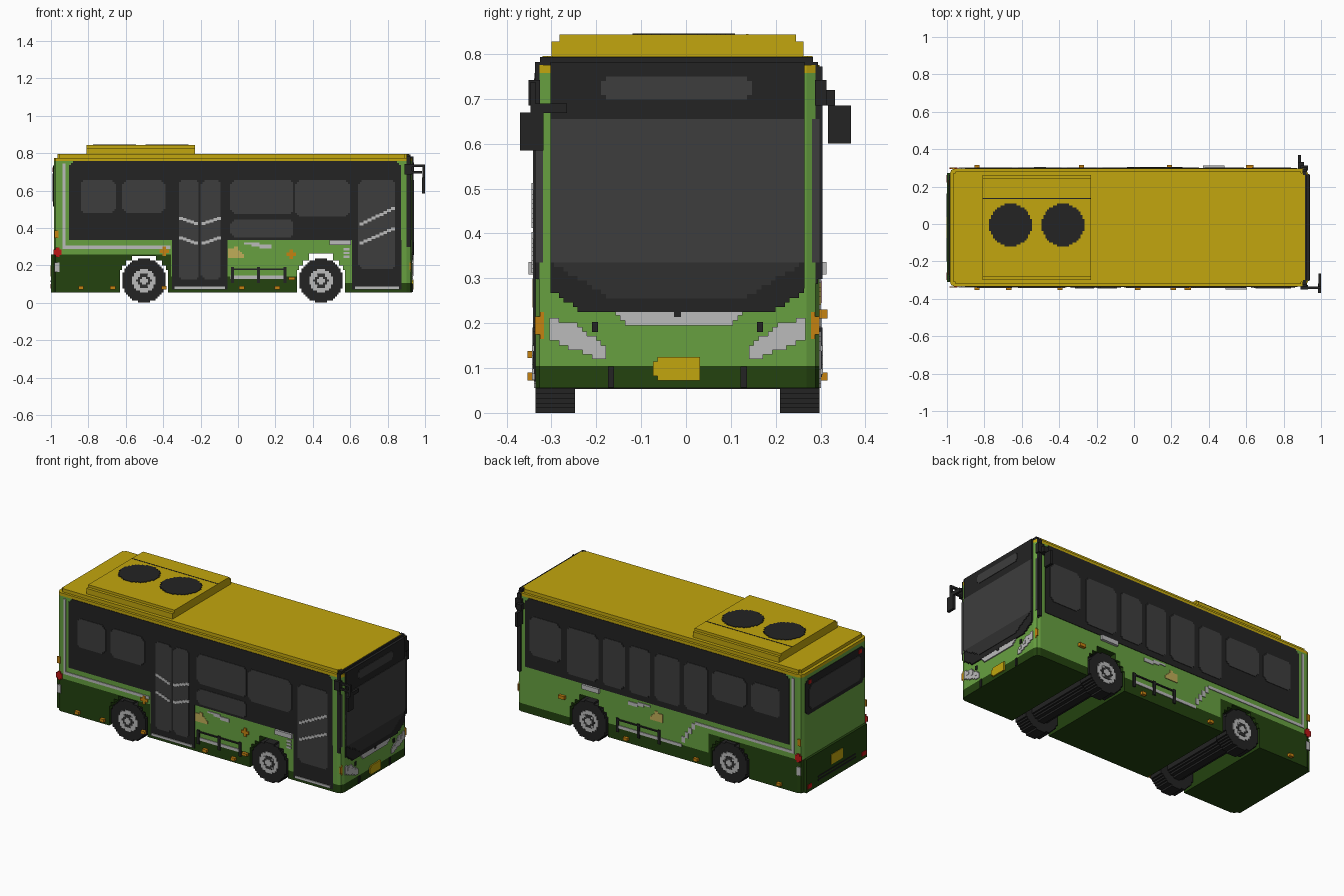
import bpy, bmesh, math

if "Cube" in bpy.data.objects:
    bpy.data.objects.remove(bpy.data.objects["Cube"])

S = 0.0105                 # step size of the blocky outlines
C, H = -0.019, 0.316       # body centre line and half width


def mat(name, rgb):
    m = bpy.data.materials.new(name)
    m.diffuse_color = [((c / 255 + 0.055) / 1.055) ** 2.4 for c in rgb] + [1]
    m.use_nodes = True
    m.node_tree.nodes["Principled BSDF"].inputs["Base Color"].default_value = m.diffuse_color
    return m


GREEN = mat("leaf green", (103, 160, 64))
DARK = mat("dark green", (35, 66, 15))
YELLOW = mat("roof yellow", (194, 166, 14))
BLACK = mat("black", (35, 35, 35))
GLASS = mat("glass grey", (61, 61, 61))
SMOKE = mat("dark glass", (48, 48, 48))
PALE = mat("pale grey", (187, 187, 187))
ORANGE = mat("orange", (197, 130, 17))
RED = mat("red", (190, 22, 22))
TAN = mat("tan", (192, 174, 88))


def rect(a, b, c, d):
    return [(a, b), (c, b), (c, d), (a, d)]


def stepped(poly):
    """Stair-stepped outline of a polygon with one run per row."""
    lo, hi = min(p[1] for p in poly), max(p[1] for p in poly)
    n = max(1, round((hi - lo) / S))
    h = (hi - lo) / n
    left, right = [], []
    for i in range(n):
        w, xs = lo + (i + 0.5) * h, []
        for (a, b), (c, d) in zip(poly, poly[1:] + poly[:1]):
            if (b > w) != (d > w):
                xs.append(a + (w - b) * (c - a) / (d - b))
        l, r = round(min(xs) / S) * S, round(max(xs) / S) * S
        r = max(r, l + S)
        for z in (lo + i * h, lo + (i + 1) * h):
            left.append((l, z))
            right.append((r, z))
    out = []
    for p in right + left[::-1]:
        if not out or math.dist(p, out[-1]) > 1e-5:
            out.append(p)
    return out


def rounded(a, b, c, d, k=0.022):
    return stepped([(a + k, b), (c - k, b), (c, b + k), (c, d - k),
                    (c - k, d), (a + k, d), (a, d - k), (a, b + k)])


def disc(u, w, r):
    pts = [(r * math.cos(i * math.pi / 16), r * math.sin(i * math.pi / 16)) for i in range(32)]
    return [(u + a, w + b) for a, b in stepped(pts)]


def bar(a, b, c, d, t=0.016):
    """Slanted strip that climbs in steps."""
    n = max(1, round(abs(c - a) / 0.022))
    out = []
    for i in range(n):
        z = b + (d - b) * (i + 0.5) / n
        out.append(rect(a + (c - a) * i / n, z - t / 2, a + (c - a) * (i + 1) / n, z + t / 2))
    return out


def prism(name, outlines, axis, a, b, material):
    """Extrude 2D outlines from a to b along an axis, as one object."""
    put = {'x': lambda u, w, t: (t, u, w), 'y': lambda u, w, t: (u, t, w),
           'z': lambda u, w, t: (u, w, t)}[axis]
    bm = bmesh.new()
    for o in outlines:
        f = bm.faces.new([bm.verts.new(put(u, w, a)) for u, w in o])
        e = bmesh.ops.extrude_face_region(bm, geom=[f])
        for v in e['geom']:
            if isinstance(v, bmesh.types.BMVert):
                v.co['xyz'.index(axis)] = b
    bmesh.ops.recalc_face_normals(bm, faces=bm.faces[:])
    me = bpy.data.meshes.new(name)
    bm.to_mesh(me)
    bm.free()
    me.materials.append(material)
    ob = bpy.data.objects.new(name, me)
    bpy.context.collection.objects.link(ob)
    return ob


def side(name, outlines, s, t, material):
    return prism(name, outlines, 'y', C + s * (H - 0.002), C + s * (H + t), material)


def front(name, outlines, x, material):
    return prism(name, outlines, 'x', x - 0.008, x, material)


def flip(o):
    return [(2 * C - y, z) for y, z in o]


# Body shell: side profile with wheel arches running right through
WHEELS = (-0.503, 0.444)
prof = [(-0.985, 0.775), (-0.985, 0.055)]
for wx, top in zip(WHEELS, (0.25, 0.263)):
    for dx, z in ((-0.128, 0.175), (-0.117, 0.2), (-0.096, 0.225), (-0.065, top)):
        prof += [(wx + dx, prof[-1][1]), (wx + dx, z)]
    for dx, z in ((0.065, 0.225), (0.096, 0.2), (0.117, 0.175), (0.128, 0.055)):
        prof += [(wx + dx, prof[-1][1]), (wx + dx, z)]
prof += [(0.93, 0.055), (0.93, 0.775)]
body = prism("body_shell", [prof], 'y', C - H, C + H, GREEN)
for m in (DARK, YELLOW, BLACK):
    body.data.materials.append(m)
bm = bmesh.new()
bm.from_mesh(body.data)
corners = [e for e in bm.edges if all(v.co.x < -0.98 or v.co.x > 0.925 for v in e.verts)
           and abs(e.verts[0].co.z - e.verts[1].co.z) > 0.5]
bmesh.ops.bevel(bm, geom=corners, offset=0.028, segments=2, profile=0.5, affect='EDGES')
for co, no in (((0, 0, 0.105), (0, 0, 1)), ((0, 0, 0.14), (0, 0, 1)), ((0, 0, 0.257), (0, 0, 1)),
               ((0, 0, 0.757), (0, 0, 1)), ((-0.358, 0, 0), (1, 0, 0)), ((0.4, 0, 0), (1, 0, 0))):
    bmesh.ops.bisect_plane(bm, geom=bm.verts[:] + bm.edges[:] + bm.faces[:], plane_co=co, plane_no=no)
for f in bm.faces:
    c = f.calc_center_median()
    limit = 0.257 if c.x < -0.358 else 0.14 if c.x < 0.4 else 0.105
    inner = abs(f.normal.y) < 0.3 and abs(c.x) < 0.8 and 0.06 < c.z < 0.3
    f.material_index = 2 if c.z > 0.757 else 1 if c.z < limit or inner else 0
bm.to_mesh(body.data)
bm.free()
bumper_y = (C - H + 0.025, C + H - 0.025)
prism("rear_bumper", [rect(bumper_y[0], 0.055, bumper_y[1], 0.257)], 'x', -1.0, -0.98, DARK)

# Roof, cooling unit and fans
prism("roof_cap", [rounded(-0.968, C - H + 0.015, 0.91, C + H - 0.015)], 'z', 0.77, 0.795, YELLOW)
prism("roof_unit_base", [rect(-0.81, -0.30, -0.23, 0.262)], 'z', 0.79, 0.828, YELLOW)
prism("roof_unit_top", [rect(-0.81, -0.282, -0.23, 0.245)], 'z', 0.825, 0.843, YELLOW)
prism("roof_fans", [disc(-0.66, -0.005, 0.114), disc(-0.38, -0.005, 0.114)], 'z', 0.84, 0.846, BLACK)
prism("roof_unit_seam", [rect(-0.81, 0.134, -0.23, 0.139)], 'z', 0.84, 0.8445, BLACK)

# Wheels and axles
for wx, label in zip(WHEELS, ("rear", "front")):
    zc = 0.118
    prism(label + "_axle", [disc(wx, zc, 0.065)], 'y', C - 0.23, C + 0.23, BLACK)
    for s, sl in ((-1, "right"), (1, "left")):
        n = f"{label}_{sl}_"
        out = C + s * H
        prism(n + "tyre", [disc(wx, zc, 0.118)], 'y', out - s * 0.088, out, BLACK)
        prism(n + "rim", [disc(wx, zc, 0.063)], 'y', out - s * 0.01, out + s * 0.004, PALE)
        prism(n + "hub_ring", [disc(wx, zc, 0.038)], 'y', out, out + s * 0.006, SMOKE)
        prism(n + "hub", [disc(wx, zc, 0.02)] + [rect(wx + a - .006, zc + b - .006, wx + a + .006, zc + b + .006)
              for a in (-.026, .026) for b in (-.026, .026)], 'y', out, out + s * 0.008, PALE)

# Side bands, doors and windows
band = stepped([(-0.905, 0.335), (0.875, 0.335), (0.875, 0.73), (0.85, 0.757), (-0.88, 0.757), (-0.905, 0.73)])
for s, sl in ((-1, "right"), (1, "left")):
    side(sl + "_window_band", [band], s, 0.003, BLACK)
    wins = [rounded(-0.845, 0.48, -0.655, 0.655), rounded(-0.62, 0.48, -0.39, 0.655)]
    if s < 0:
        wins += [rounded(-0.04, 0.475, 0.295, 0.655), rounded(0.305, 0.46, 0.598, 0.655),
                 rounded(-0.04, 0.35, 0.295, 0.445)]
    else:
        wins += [rounded(a, 0.37, b, 0.655) for a, b in
                 ((-0.36, -0.2), (-0.17, 0.0), (0.03, 0.17), (0.2, 0.35), (0.38, 0.59))]
        wins += [rounded(0.63, 0.42, 0.84, 0.655)]
    side(sl + "_windows", wins, s, 0.006, GLASS)
side("doors", [rect(-0.352, 0.07, -0.055, 0.336), rect(0.61, 0.07, 0.875, 0.336)], -1, 0.003, BLACK)
side("door_glass", [rounded(-0.32, 0.125, -0.207, 0.655), rounded(-0.2, 0.125, -0.09, 0.655),
                    rounded(0.643, 0.18, 0.842, 0.655)], -1, 0.006, GLASS)
rails = bar(0.65, 0.415, 0.84, 0.51) + bar(0.65, 0.315, 0.84, 0.4)
for z in (0.42, 0.315):
    rails += bar(-0.315, z + 0.035, -0.215, z) + bar(-0.195, z, -0.09, z + 0.035)
side("door_rails", rails, -1, 0.009, PALE)
side("door_sills", [rect(-0.34, 0.073, -0.07, 0.088), rect(0.625, 0.073, 0.86, 0.088)], -1, 0.008, PALE)

# Painted stripes, patches and side fittings
for s, sl in ((-1, "right"), (1, "left")):
    end = -0.36 if s < 0 else -0.27
    stripes = [rect(-0.938, 0.305, -0.922, 0.745), rect(-0.938, 0.288, end, 0.305)]
    if s > 0:
        stripes += bar(-0.27, 0.29, -0.18, 0.16, 0.035)
    stripes += [rect(-0.18 if s > 0 else -0.04, 0.128, 0.25, 0.146)]
    side(sl + "_pale_stripe", stripes, s, 0.004, PALE)
    side(sl + "_pale_patch", [stepped([(0.02, 0.32), (0.13, 0.29), (0.18, 0.29), (0.18, 0.305), (0.09, 0.322)])],
         s, 0.004, PALE)
    side(sl + "_tan_patch", [stepped([(-0.055, 0.24), (0.03, 0.24), (0.03, 0.26), (-0.01, 0.3), (-0.055, 0.285)])],
         s, 0.004, TAN)
    side(sl + "_hatch_latches", [rect(x - 0.008, 0.105, x + 0.008, 0.19) for x in (-0.03, 0.11, 0.25)]
         + [rect(-0.03, 0.176, 0.25, 0.184)], s, 0.007, BLACK)
    lamps = (-0.84, -0.67, -0.395, 0.02, 0.21) if s < 0 else (-0.84, -0.28, 0.19)
    lights = [rect(x - 0.014, 0.072, x + 0.014, 0.09) for x in lamps]
    lights.append(rect(0.27, 0.122, 0.305, 0.138) if s < 0 else rect(0.6, 0.21, 0.64, 0.23))
    side(sl + "_marker_lamps", lights, s, 0.018, ORANGE)
    a = 0.49 if s < 0 else 0.37
    side(sl + "_pale_box", [rect(a, 0.308, a + 0.115, 0.336)], s, 0.016, PALE)
    side(sl + "_rear_red_lamp", [rounded(-0.982, 0.245, -0.945, 0.295, 0.012)], s, 0.005, RED)
    side(sl + "_rear_pale_lamp", [rect(-0.98, 0.165, -0.955, 0.215)], s, 0.005, PALE)
    side(sl + "_rear_amber_lamp", [rect(-0.98, 0.345, -0.96, 0.385)], s, 0.005, ORANGE)
for x, z in ((-0.395, 0.275), (0.285, 0.26)):
    side("cross_lamp", [rect(x - 0.025, z - 0.009, x + 0.025, z + 0.009),
                        rect(x - 0.009, z + 0.009, x + 0.009, z + 0.025),
                        rect(x - 0.009, z - 0.025, x + 0.009, z - 0.009)], -1, 0.007, ORANGE)
side("notice_marks", [rect(0.565, z, 0.595, z + 0.012) for z in (0.24, 0.26, 0.28)], -1, 0.005, PALE)

# Front mask wrapping round the corners, windscreen and sign
L, R = C - H, C + H
mask = stepped([(L - .003, 0.30), (L + 0.1, 0.225), (L + 0.14, 0.225), (L + 0.18, 0.252), (R - 0.18, 0.252),
                (R - 0.14, 0.225), (R - 0.1, 0.225), (R + .003, 0.30), (R + .003, 0.77), (R - 0.018, 0.793),
                (L + 0.018, 0.793), (L - .003, 0.77)])
prism("front_mask_wrap", [mask], 'x', 0.9, 0.922, BLACK)
face = [(min(max(y, L + 0.033), R - 0.033), min(z, 0.782)) for y, z in mask]
clean = [p for i, p in enumerate(face) if math.dist(p, face[i - 1]) > 1e-4]
prism("front_mask", [clean], 'x', 0.915, 0.938, BLACK)
front("windscreen_sides", [rect(L, 0.335, L + 0.035, 0.655), rect(R - 0.035, 0.335, R, 0.655)], 0.925, GLASS)
front("windscreen", [rect(L + 0.033, 0.335, R - 0.033, 0.655)], 0.941, GLASS)
front("windscreen_lower", [stepped([(L + 0.17, 0.255), (R - 0.17, 0.255), (R - 0.035, 0.335),
                                    (L + 0.035, 0.335)])], 0.941, SMOKE)
front("sign_display", [rounded(-0.186, 0.698, 0.148, 0.75, 0.012)], 0.941, GLASS)
prism("mask_ears", [rect(L - 0.016, 0.685, L + 0.01, 0.742), rect(R - 0.01, 0.685, R + 0.016, 0.742)],
      'x', 0.89, 0.93, BLACK)

# Grille, plate and headlights
front("grille", [stepped([(-0.135, 0.195), (0.097, 0.195), (0.15, 0.25), (-0.188, 0.25)])], 0.937, PALE)
front("grille_mark", [rect(-0.027, 0.214, -0.011, 0.23)], 0.939, BLACK)
front("front_plate", [rounded(-0.072, 0.072, 0.034, 0.125, 0.01)], 0.939, YELLOW)
lamp = stepped([(-0.305, 0.165), (-0.2, 0.12), (-0.175, 0.12), (-0.18, 0.15), (-0.25, 0.2), (-0.305, 0.212)])
side_lamp = rounded(-0.333, 0.165, -0.302, 0.225, 0.01)
hook = rect(-0.174, 0.057, -0.16, 0.103)
post = rect(-0.21, 0.18, -0.196, 0.203)
front("headlights", [lamp, flip(lamp)], 0.935, PALE)
front("turn_lamps", [side_lamp, flip(side_lamp)], 0.926, ORANGE)
front("tow_hooks", [hook, flip(hook), post, flip(post)], 0.935, BLACK)
bulbs = [rect(y - .009, z - .009, y + .009, z + .009) for y, z in ((-0.273, .186), (-0.238, .169), (-0.203, .151))]
front("headlight_bulbs", bulbs + [flip(b) for b in bulbs], 0.937, PALE)

# Mirrors on arms
prism("right_mirror_arm", [rect(0.92, 0.725, 1.0, 0.738), rect(0.92, 0.692, 0.985, 0.704)], 'y', -0.347, -0.335, BLACK)
prism("right_mirror", [rect(-0.37, 0.585, -0.318, 0.67)], 'x', 0.984, 1.0, BLACK)
prism("right_mirror_stem", [rect(-0.347, 0.66, -0.335, 0.738), rect(-0.335, 0.668, -0.265, 0.69)], 'x', 0.986, 1.0, BLACK)
prism("left_mirror_arm", [rect(R, 0.685, 0.332, 0.72)], 'x', 0.878, 0.91, BLACK)
prism("left_mirror", [rect(0.316, 0.6, 0.368, 0.685)], 'x', 0.876, 0.892, BLACK)

# Rear window, plate and lamps
def rear(name, outlines, x, material):
    return prism(name, outlines, 'x', x, x + 0.008, material)

rear("rear_window_frame", [rounded(L + 0.035, 0.515, R - 0.035, 0.735)], -0.988, BLACK)
rear("rear_window", [rounded(L + 0.07, 0.54, R - 0.07, 0.69)], -0.991, GLASS)
rear("rear_high_lamps", [rect(y - 0.014, 0.7, y + 0.014, 0.722) for y in (L + 0.075, R - 0.075)], -0.991, RED)
rear("rear_plate", [rect(-0.075, 0.14, 0.037, 0.2)], -1.0 - 0.003, YELLOW)
rear("rear_low_lamps", [rect(y - 0.02, 0.075, y + 0.02, 0.1) for y in (L + 0.055, R - 0.055)], -1.003, RED)
rear("rear_vents", [rect(-0.2, z, 0.162, z + 0.008) for z in (0.09, 0.11)], -1.003, BLACK)
